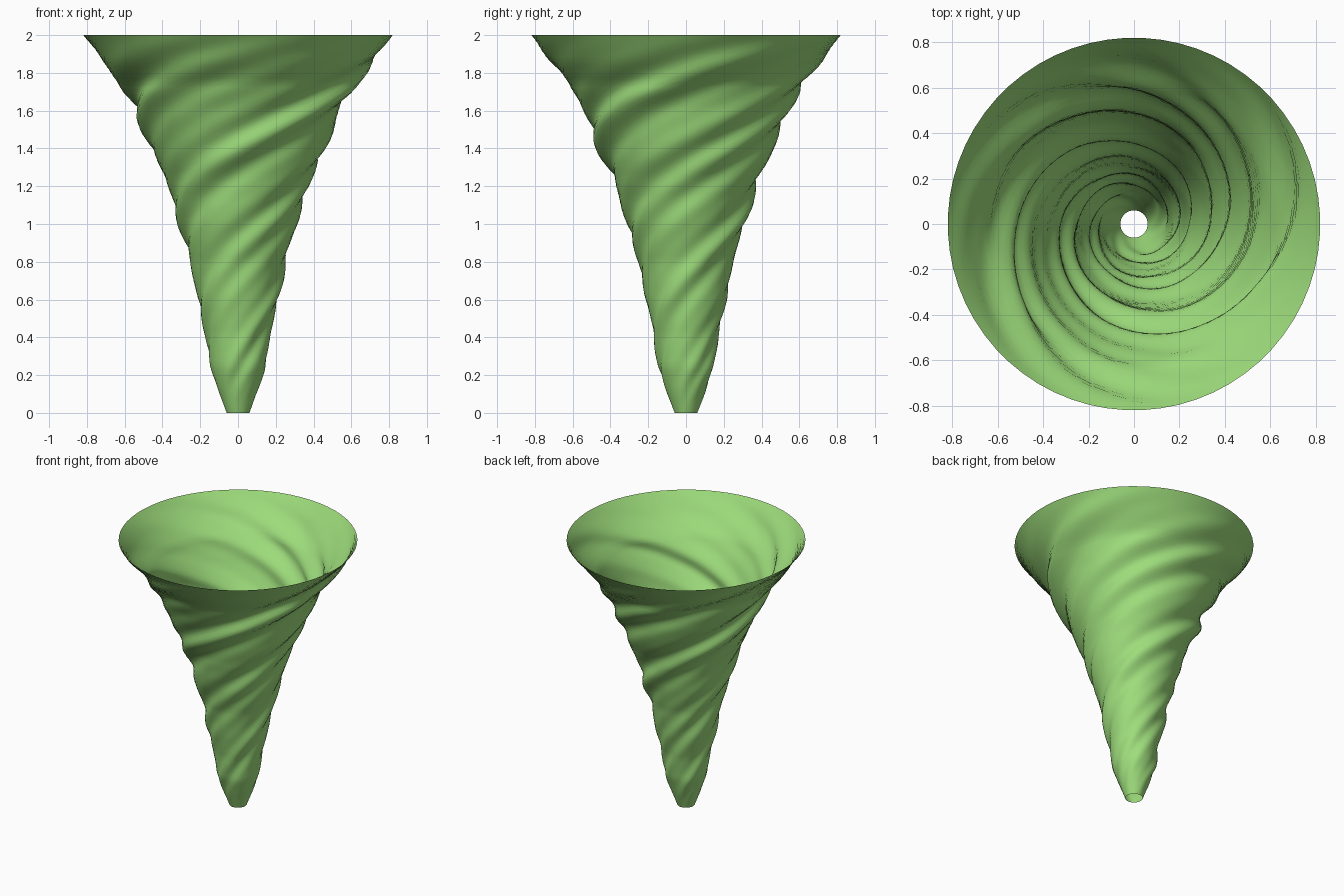
import bpy, bmesh, math

if "Cube" in bpy.data.objects:
    bpy.data.objects.remove(bpy.data.objects["Cube"])

# Funnel profile: (height, radius)
PROFILE = [(0, .06), (.12, .105), (.24, .145), (.42, .17), (.6, .212), (.8, .247),
           (1.0, .31), (1.15, .35), (1.25, .388), (1.35, .435), (1.5, .497),
           (1.62, .55), (1.75, .62), (1.86, .715), (2.0, .82)]
SIDES, RINGS, TWIST = 64, 72, 4.0


def radius(z):
    for (z0, r0), (z1, r1) in zip(PROFILE, PROFILE[1:]):
        if z <= z1:
            return r0 + (r1 - r0) * (z - z0) / (z1 - z0)
    return PROFILE[-1][1]


def ridge(a, z):
    # uneven swirling grooves that fade out at both openings
    p = a - TWIST * z
    wave = (math.sin(6 * p) + .6 * math.sin(9 * p + 1.3 + z)
            + .6 * math.sin(4 * p + 2.1 - 2 * z))
    fade = min(1, z / .2, (2 - z) / .3)
    return 1 + .027 * wave * fade


# Twisted open funnel, its grid lines following the swirl
bm = bmesh.new()
rings = []
for i in range(RINGS + 1):
    z = 2 * i / RINGS
    ring = []
    for j in range(SIDES):
        a = 2 * math.pi * j / SIDES + TWIST * z
        r = radius(z) * ridge(a, z)
        ring.append(bm.verts.new((r * math.cos(a), r * math.sin(a), z)))
    rings.append(ring)
for lo, hi in zip(rings, rings[1:]):
    for j in range(SIDES):
        k = (j + 1) % SIDES
        bm.faces.new((lo[j], lo[k], hi[k], hi[j])).smooth = True

mesh = bpy.data.meshes.new("funnel")
bm.to_mesh(mesh)
bm.free()
funnel = bpy.data.objects.new("whirlwind_funnel", mesh)
bpy.context.collection.objects.link(funnel)

# Green surface
mat = bpy.data.materials.new("green")
mat.diffuse_color = (.34, .72, .2, 1)
mat.use_nodes = True
mat.node_tree.nodes["Principled BSDF"].inputs["Base Color"].default_value = mat.diffuse_color
mesh.materials.append(mat)
